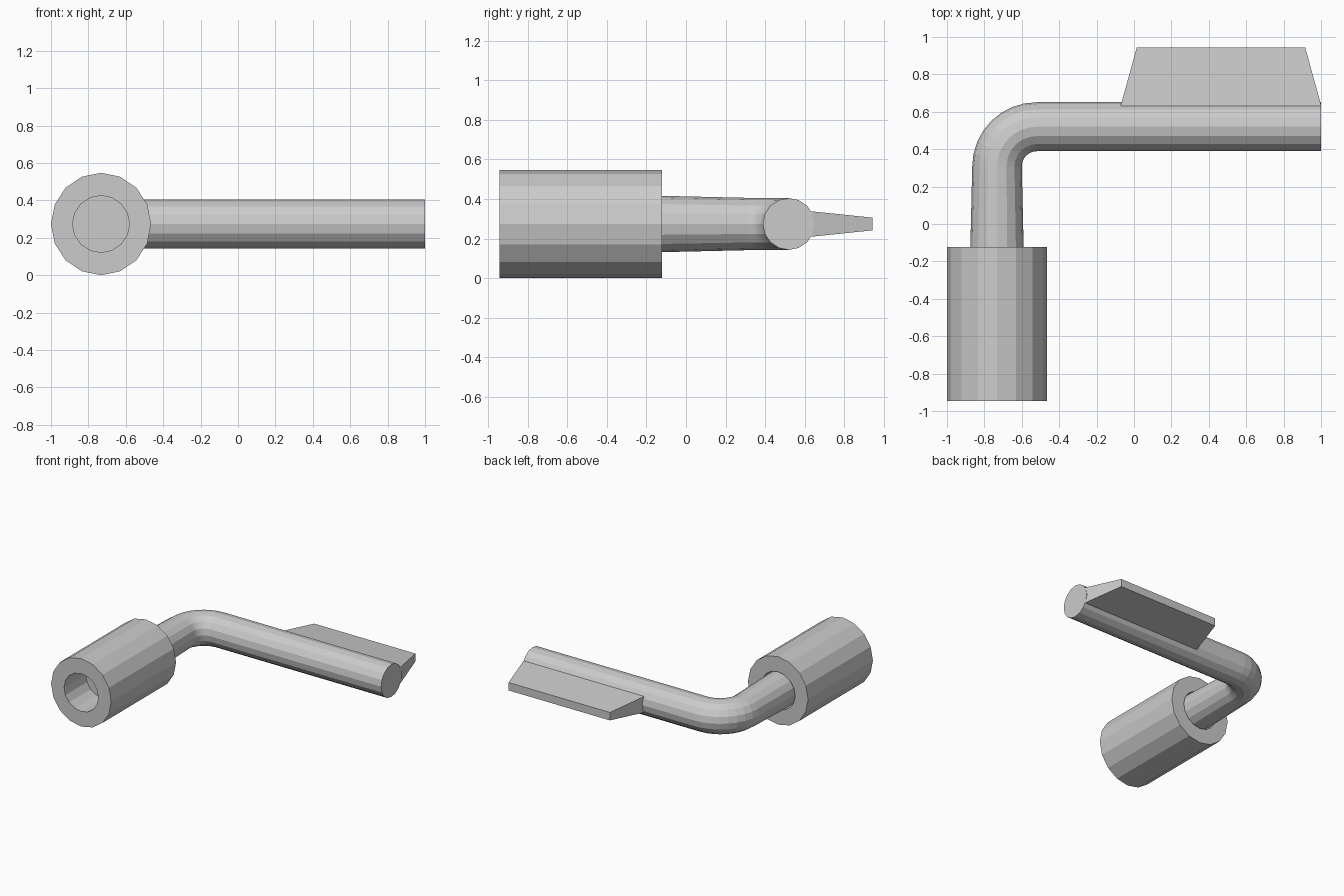
import bpy, bmesh
from math import sin, cos, pi, radians
from mathutils import Vector

if "Cube" in bpy.data.objects:
    bpy.data.objects.remove(bpy.data.objects["Cube"])

SIDES = 16
Z = 0.2735   # height of the common axis plane
AX = -0.7325 # x of the socket axis


def make_object(name, bm):
    bmesh.ops.recalc_face_normals(bm, faces=bm.faces)
    mesh = bpy.data.meshes.new(name)
    bm.to_mesh(mesh)
    bm.free()
    obj = bpy.data.objects.new(name, mesh)
    bpy.context.collection.objects.link(obj)
    return obj


def add_ring(bm, centre, side, r_side, r_up):
    """Ring of vertices spanned by a horizontal direction and world up."""
    up = Vector((0, 0, 1))
    angles = [2 * pi * i / SIDES for i in range(SIDES)]
    return [bm.verts.new(centre + side * (r_side * cos(a)) + up * (r_up * sin(a)))
            for a in angles]


def join_rings(bm, a, b):
    for i in range(SIDES):
        j = (i + 1) % SIDES
        bm.faces.new((a[i], a[j], b[j], b[i]))


# Hollow grip sleeve: closed profile of (y, radius x, radius z)
bm = bmesh.new()
profile = [(-0.945, 0.152, 0.152), (-0.945, 0.2675, 0.2735),
           (-0.122, 0.2675, 0.2735), (-0.122, 0.152, 0.152)]
rings = [add_ring(bm, Vector((AX, y, Z)), Vector((1, 0, 0)), rx, rz)
         for y, rx, rz in profile]
for k in range(4):
    join_rings(bm, rings[k], rings[(k + 1) % 4])
make_object("grip_sleeve", bm)

# Bent rod: tapering leg, quarter bend, straight arm
bm = bmesh.new()
BEND = 0.2125
cx, cy = AX + BEND, 0.52 - BEND
path = [(AX, -0.67, 0, 0.152), (AX, -0.122, 0, 0.1425)]
STEPS = 8
for k in range(STEPS + 1):
    a = pi / 2 * k / STEPS
    path.append((cx - BEND * cos(a), cy + BEND * sin(a), a, 0.1325 - 0.0015 * k / STEPS))
path.append((1.0, 0.52, pi / 2, 0.131))
rings = [add_ring(bm, Vector((x, y, Z)), Vector((cos(a), -sin(a), 0)), r, r)
         for x, y, a, r in path]
for a, b in zip(rings, rings[1:]):
    join_rings(bm, a, b)
bm.faces.new(rings[0])
bm.faces.new(rings[-1])
make_object("bent_rod", bm)

# Tapered key blade: sections of (y, x start, x end, half thickness)
bm = bmesh.new()
sections = [(0.59, -0.07, 0.998, 0.064), (0.637, -0.07, 1.0, 0.064),
            (0.945, 0.015, 0.915, 0.032)]
loops = [[bm.verts.new((x, y, Z + s * t)) for x, s in ((x0, -1), (x1, -1), (x1, 1), (x0, 1))]
         for y, x0, x1, t in sections]
for a, b in zip(loops, loops[1:]):
    for i in range(4):
        j = (i + 1) % 4
        bm.faces.new((a[i], a[j], b[j], b[i]))
bm.faces.new(loops[0])
bm.faces.new(loops[-1])
make_object("blade", bm)
